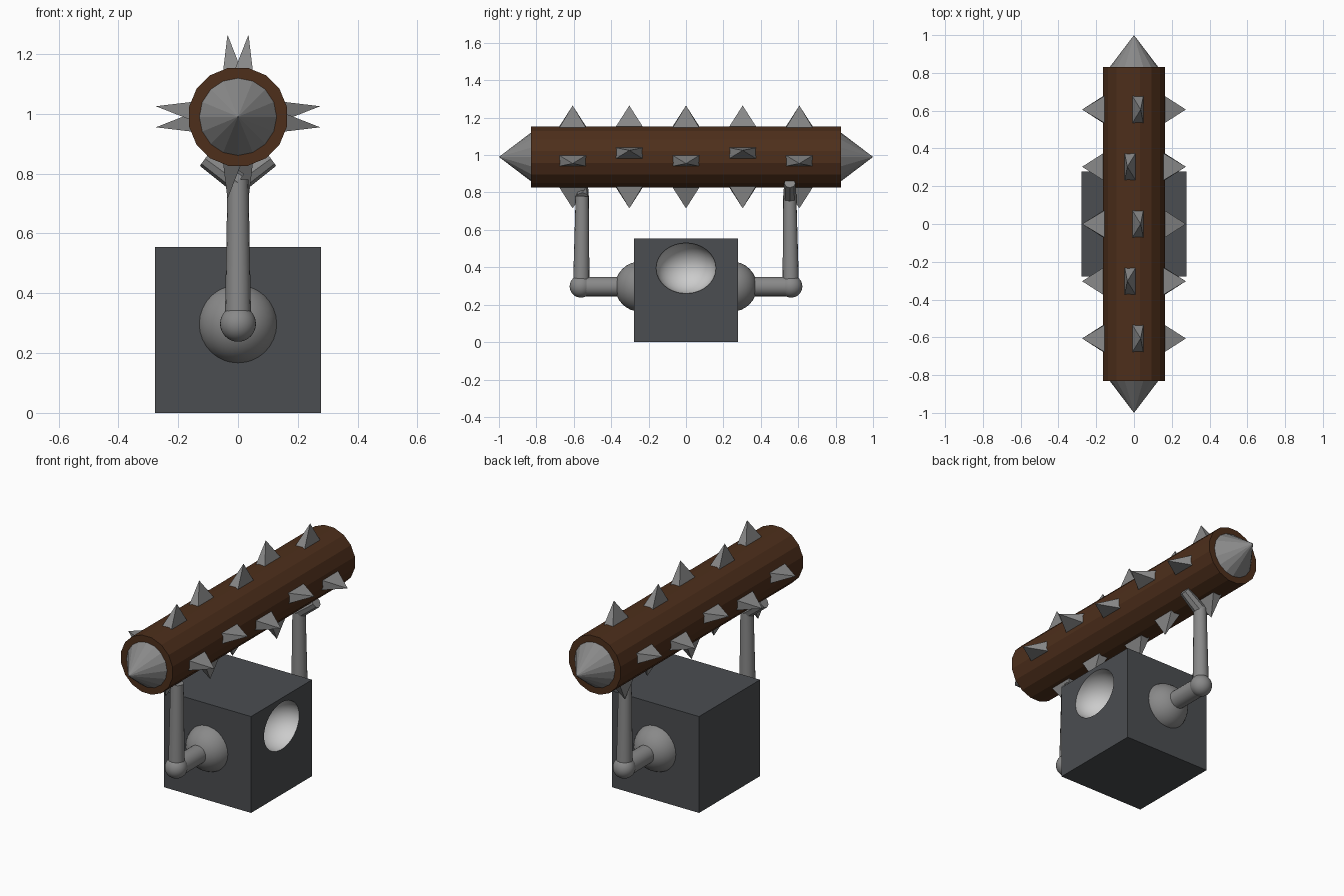
import bpy, bmesh
from math import pi, radians
from mathutils import Vector, Matrix

if "Cube" in bpy.data.objects:
    bpy.data.objects.remove(bpy.data.objects["Cube"])


def material(name, col):
    m = bpy.data.materials.new(name)
    m.diffuse_color = (*col, 1)
    m.use_nodes = True
    m.node_tree.nodes["Principled BSDF"].inputs["Base Color"].default_value = m.diffuse_color
    return m


wood = material("wood", (0.075, 0.028, 0.011))
stone = material("dark_stone", (0.07, 0.075, 0.082))
metal = material("metal", (0.25, 0.25, 0.25))
pale = material("pale_metal", (0.6, 0.6, 0.6))


def finish(ob, name, mat, smooth=False):
    ob.name = name
    ob.data.materials.append(mat)
    if smooth:
        bpy.ops.object.shade_smooth_by_angle(angle=radians(40))
    return ob


def tube(name, a, b, r1, r2, n, mat, smooth=False, spin=0):
    """Cone or cylinder from point a to point b."""
    a, b = Vector(a), Vector(b)
    d = b - a
    bpy.ops.mesh.primitive_cone_add(vertices=n, radius1=r1, radius2=r2, depth=d.length)
    ob = bpy.context.object
    ob.matrix_world = (Matrix.Translation((a + b) / 2)
                       @ d.to_track_quat('Z', 'Y').to_matrix().to_4x4()
                       @ Matrix.Rotation(spin, 4, 'Z'))
    return finish(ob, name, mat, smooth)


def ball(name, loc, r, mat, scale=(1, 1, 1)):
    bpy.ops.mesh.primitive_uv_sphere_add(segments=32, ring_count=16, radius=r, location=loc)
    ob = bpy.context.object
    ob.scale = scale
    return finish(ob, name, mat, True)


# Base block with a rounded hollow in its right face
bpy.ops.mesh.primitive_cube_add(size=0.555, location=(0, 0, 0.2775))
block = finish(bpy.context.object, "base_block", stone)
cutter = ball("hollow_cutter", (0.2775, 0, 0.395), 1, pale, (0.15, 0.16, 0.135))
cutter.hide_render = True
cutter.hide_set(True)
cut = block.modifiers.new("hollow", 'BOOLEAN')
cut.operation = 'DIFFERENCE'
cut.solver = 'EXACT'
cut.material_mode = 'TRANSFER'
cut.object = cutter

# Log
LZ = 0.99
tube("log", (0, -0.83, LZ), (0, 0.83, LZ), 0.167, 0.167, 16, wood, spin=pi / 16)

# Pointed caps and support arms; the two ends are half-turns of each other
for s, end in ((-1, "front"), (1, "back")):
    tube(end + "_cap", (0, s * 0.825, LZ), (0, s, LZ), 0.133, 0, 16, metal)
    ball(end + "_socket", (0, s * 0.245, 0.297), 0.134, metal)
    tube(end + "_axle", (0, s * 0.3, 0.297), (0, s * 0.565, 0.297), 0.052, 0.052, 24, metal, True)
    ball(end + "_joint", (0, s * 0.562, 0.298), 0.06, metal)
    tube(end + "_arm", (0, s * 0.56, 0.3), (0, s * 0.555, 0.78), 0.044, 0.035, 16, metal, True)
    # bent tip that grips the log
    tube(end + "_arm_tip", (s * 0.0, s * 0.555, 0.77), (s * 0.11, s * 0.555, 0.85),
         0.036, 0.03, 8, metal, True)

# Spikes: four zigzag rows of five pyramids round the log
bm = bmesh.new()
for row in range(4):
    for i in range(5):
        tilt = radians(7.3) * (1 if i % 2 == 0 else -1)
        rot = (Matrix.Translation((0, (i - 2) * 0.303, LZ))
               @ Matrix.Rotation(row * pi / 2 + tilt, 4, 'Y'))
        base = [bm.verts.new(rot @ Vector((x * 0.032, y * 0.078, 0.15)))
                for x, y in ((-1, -1), (1, -1), (1, 1), (-1, 1))]
        tip = bm.verts.new(rot @ Vector((0, 0, 0.277)))
        bm.faces.new(base[::-1])
        for k in range(4):
            bm.faces.new((base[k], base[(k + 1) % 4], tip))
me = bpy.data.meshes.new("spikes")
bm.to_mesh(me)
bm.free()
spikes = bpy.data.objects.new("spikes", me)
bpy.context.collection.objects.link(spikes)
me.materials.append(metal)
